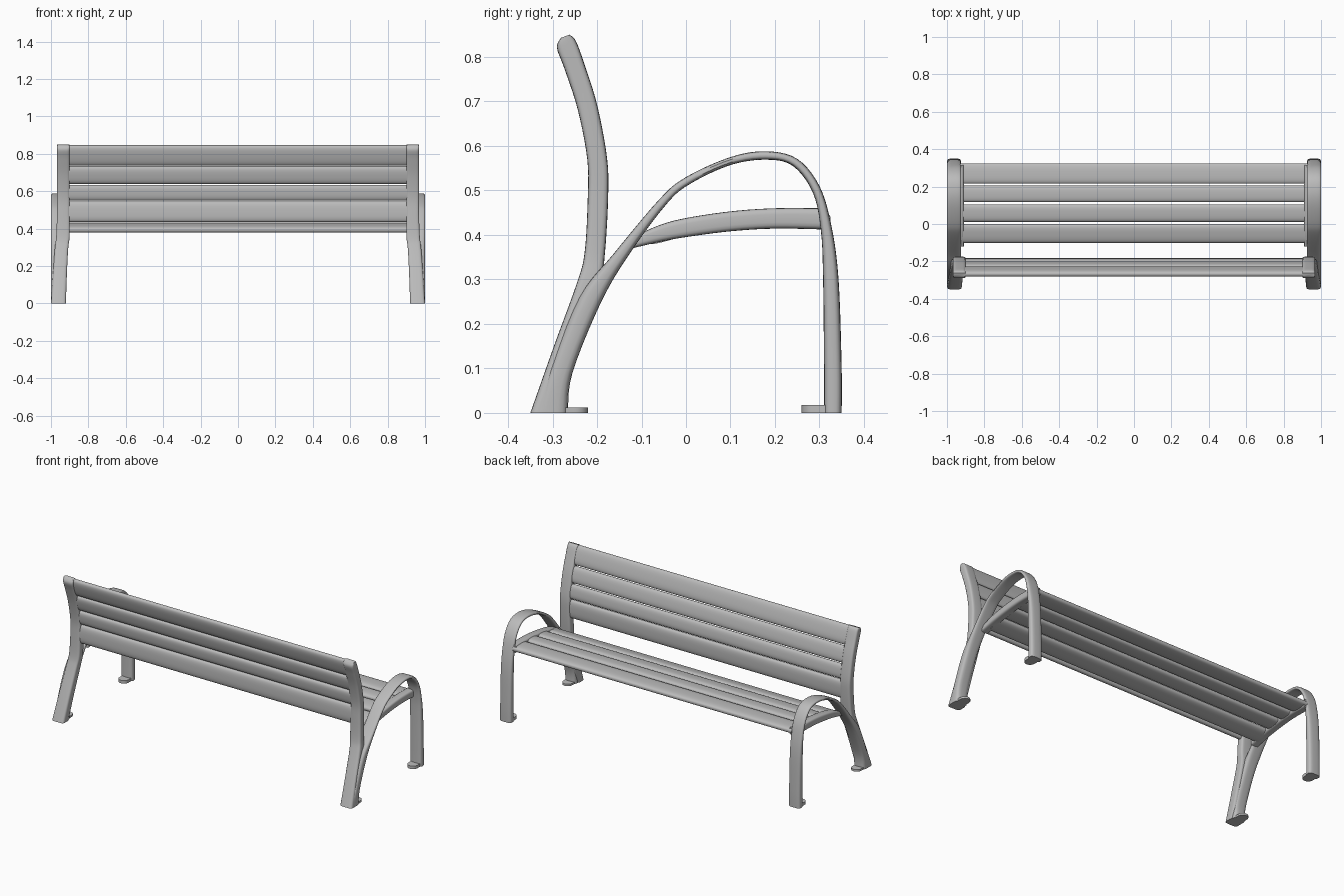
import bpy, bmesh, math
from mathutils import Vector

cube = bpy.data.objects.get("Cube")
if cube:
    bpy.data.objects.remove(cube, do_unlink=True)

metal = bpy.data.materials.new("grey_metal")
metal.use_nodes = True
GREY = (0.5, 0.5, 0.5, 1)
metal.diffuse_color = GREY
metal.node_tree.nodes["Principled BSDF"].inputs["Base Color"].default_value = GREY


def finish(name, bm, mirror=False):
    bmesh.ops.recalc_face_normals(bm, faces=bm.faces[:])
    mesh = bpy.data.meshes.new(name)
    bm.to_mesh(mesh)
    bm.free()
    obj = bpy.data.objects.new(name, mesh)
    bpy.context.collection.objects.link(obj)
    mesh.materials.append(metal)
    if mirror:
        obj.modifiers.new("other_side", "MIRROR")
    bpy.ops.object.select_all(action="DESELECT")
    obj.select_set(True)
    bpy.context.view_layer.objects.active = obj
    bpy.ops.object.shade_smooth_by_angle(angle=math.radians(40))
    return obj


def oval(power, count=20):
    """Unit rounded-rectangle outline."""
    ring = []
    for i in range(count):
        a = 2 * math.pi * (i + 0.5) / count
        c, s = math.cos(a), math.sin(a)
        ring.append((math.copysign(abs(c) ** (2 / power), c),
                     math.copysign(abs(s) ** (2 / power), s)))
    return ring


def skin(name, rings, mirror=False):
    """Bridge successive closed rings and cap both ends."""
    bm = bmesh.new()
    loops = [[bm.verts.new(p) for p in ring] for ring in rings]
    n = len(loops[0])
    for a, b in zip(loops, loops[1:]):
        for i in range(n):
            j = (i + 1) % n
            bm.faces.new((a[i], a[j], b[j], b[i]))
    bm.faces.new(loops[0])
    bm.faces.new(loops[-1])
    return finish(name, bm, mirror)


def smooth_path(points, steps=5):
    """Smooth interpolation through tuples of any length."""
    pts = [Vector(p) for p in points]
    pts = [pts[0]] + pts + [pts[-1]]
    out = []
    for a, b, c, d in zip(pts, pts[1:], pts[2:], pts[3:]):
        for k in range(steps):
            t = k / steps
            out.append(b + (c - a) * (t / 2)
                       + (a * 2 - b * 5 + c * 4 - d) * (t * t / 2)
                       + (b * 3 - a - c * 3 + d) * (t ** 3 / 2))
    return out + [pts[-1]]


def band(name, edge_a, edge_b, sides, power):
    """Bar between two side-view edges (y, z), with sides (inner x, outer x)."""
    pa, pb, px = smooth_path(edge_a), smooth_path(edge_b), smooth_path(sides)
    rings = []
    for a, b, x in zip(pa, pb, px):
        mid, half = (a + b) / 2, (a - b) / 2
        cx, hx = (x[0] + x[1]) / 2, (x[1] - x[0]) / 2
        rings.append([(cx + v * hx, mid.x + u * half.x, mid.y + u * half.y)
                      for u, v in oval(power)])
    return skin(name, rings, True)


# Arched armrest running into the front and rear legs
outer = [(-.34, 0), (-.31, .09), (-.24, .26), (-.165, .355), (-.06, .48), (0, .53),
         (.1, .575), (.18, .588), (.25, .571), (.3, .51), (.327, .42), (.343, .3), (.35, .1), (.35, 0)]
inner = [(-.265, 0), (-.255, .09), (-.19, .25), (-.125, .36), (-.043, .47), (.01, .515),
         (.1, .557), (.18, .569), (.24, .555), (.285, .495), (.303, .41), (.308, .3), (.31, .1), (.31, 0)]
band("armrest_and_legs", outer, inner, [(.925, 1)] * len(outer), 3.5)

# Rear leg strut continuing up into the backrest upright
back = [(-.35, 0), (-.297, .15), (-.246, .29), (-.228, .36), (-.221, .48), (-.222, .57),
        (-.243, .68), (-.272, .77), (-.29, .82), (-.281, .843)]
front = [(-.29, 0), (-.24, .15), (-.193, .29), (-.182, .36), (-.175, .48), (-.177, .57),
         (-.199, .69), (-.227, .78), (-.247, .835), (-.262, .85)]
widths = [(.92, 1), (.915, .99), (.908, .98), (.9, .972)] + [(.9, .968)] * 6
band("backrest_upright", back, front, widths, 5)

# Curved rail carrying the seat
rail_top = [(-.12, .395), (-.06, .422), (0, .438), (.1, .453), (.2, .46), (.315, .46)]
rail_low = [(-.12, .37), (-.06, .384), (0, .395), (.1, .408), (.2, .414), (.315, .412)]
band("seat_rail", rail_top, rail_low, [(.91, .96)] * len(rail_top), 4)


# Slats follow the curves of the uprights and the rails
def centre_line(edge_a, edge_b):
    return [(a + b) / 2 for a, b in zip(smooth_path(edge_a), smooth_path(edge_b))]


def at(line, axis, value):
    for a, b in zip(line, line[1:]):
        if a[axis] <= value <= b[axis]:
            return a.lerp(b, (value - a[axis]) / (b[axis] - a[axis]))
    return line[-1] if value > line[-1][axis] else line[0]


def slat(name, start, end, thickness, half_length):
    mid, along = (start + end) / 2, (end - start) / 2
    across = Vector((-along.y, along.x)).normalized() * thickness / 2
    rings = []
    for x in (-half_length, half_length):
        ring = []
        for u, v in oval(2.8, 28):
            p = mid + along * u + across * v
            ring.append((x, p.x, p.y))
        rings.append(ring)
    skin(name, rings)


upright_line = centre_line(back, front)
for i, (low, high) in enumerate([(.435, .545), (.55, .634), (.64, .733), (.738, .845)]):
    slat(f"back_slat_{i + 1}", at(upright_line, 1, low), at(upright_line, 1, high), .036, .91)

rail_line = centre_line(rail_top, rail_low)
for i, (rear, fore) in enumerate([(-.1, 0), (.012, .105), (.117, .205), (.215, .325)]):
    a, b = at(rail_line, 0, rear), at(rail_line, 0, fore)
    a.x, b.x = rear, fore
    slat(f"seat_slat_{i + 1}", a, b, .036, .93)


# Rounded mounting tabs at the feet
def foot(name, y_base, y_tip, height):
    r = .03
    sign = 1 if y_tip > y_base else -1
    outline = [(.9625 - r, y_base), (.9625 + r, y_base)]
    for k in range(11):
        a = math.pi * k / 10
        outline.append((.9625 + r * math.cos(a), y_tip - sign * r * (1 - math.sin(a))))
    skin(name, [[(x, y, z) for x, y in outline] for z in (0, height)], True)


foot("rear_foot_tab", -.32, -.22, .012)
foot("front_foot_tab", .335, .26, .018)
